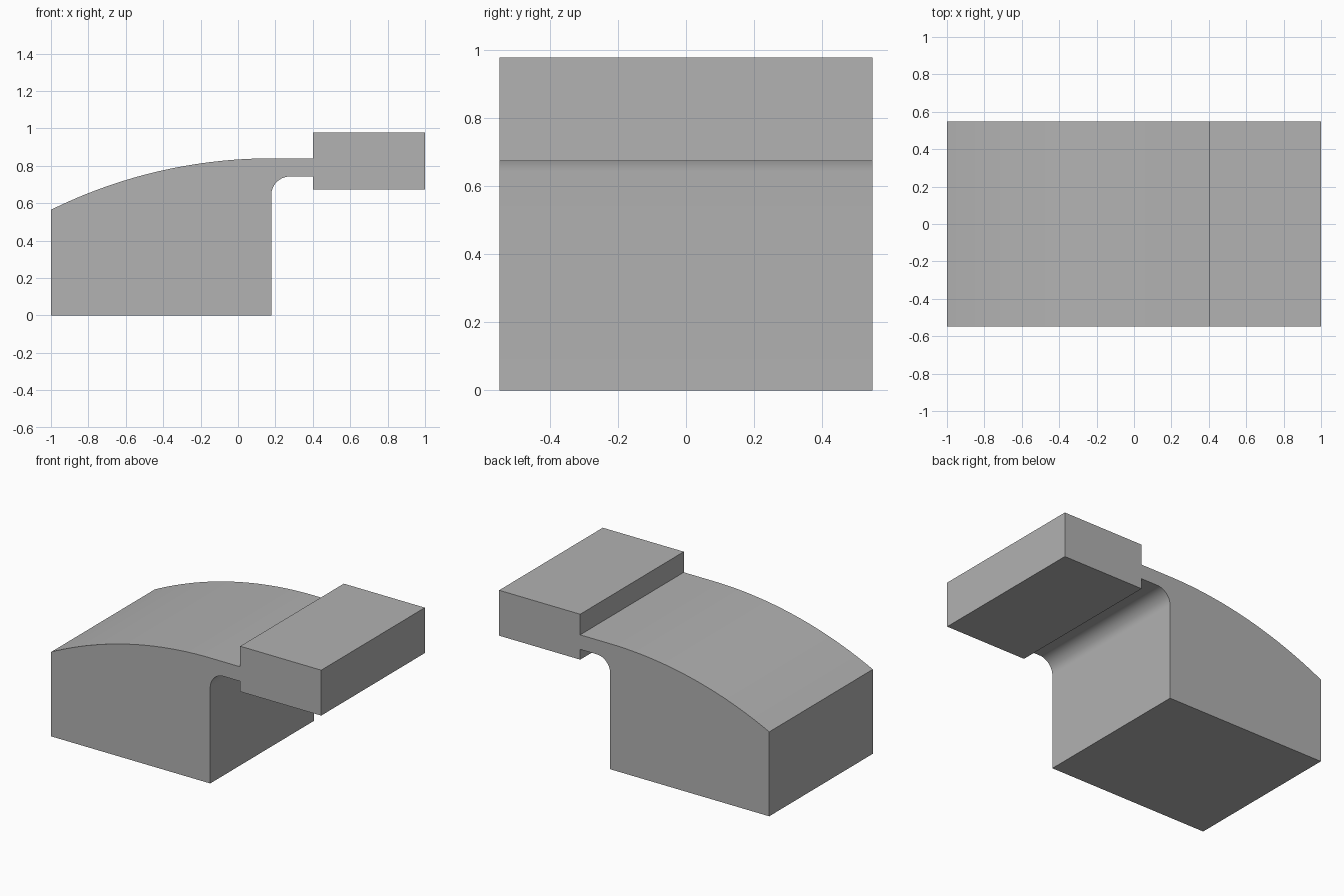
import bpy
import bmesh
from math import sin, cos, asin, pi

cube = bpy.data.objects.get("Cube")
if cube:
    bpy.data.objects.remove(cube, do_unlink=True)

# Main dimensions
HALF_DEPTH = 0.548
WALL_X = 0.178        # right side of the base
BLOCK_X = 0.4         # left side of the raised end block
NECK_TOP, NECK_BOTTOM = 0.84, 0.743
CROWN_DROP = 0.275    # how far the curved top falls at the left end
FILLET = 0.1


def arc(cx, cz, radius, start, end, steps):
    """Points along a circular arc in the x-z plane."""
    angles = [start + (end - start) * i / steps for i in range(steps + 1)]
    return [(cx + radius * cos(a), cz + radius * sin(a)) for a in angles]


def extrude_profile(name, profile, half_depth, material):
    """Solid made by sweeping an x-z outline along y."""
    bm = bmesh.new()
    face = bm.faces.new([bm.verts.new((x, -half_depth, z)) for x, z in profile])
    swept = bmesh.ops.extrude_face_region(bm, geom=[face])["geom"]
    verts = [g for g in swept if isinstance(g, bmesh.types.BMVert)]
    bmesh.ops.translate(bm, verts=verts, vec=(0, 2 * half_depth, 0))
    bmesh.ops.recalc_face_normals(bm, faces=bm.faces)
    mesh = bpy.data.meshes.new(name)
    bm.to_mesh(mesh)
    bm.free()
    mesh.materials.append(material)
    obj = bpy.data.objects.new(name, mesh)
    bpy.context.collection.objects.link(obj)
    return obj


# Material
grey = bpy.data.materials.new("plain grey")
grey.use_nodes = True
grey.diffuse_color = (0.445, 0.445, 0.445, 1)
grey.node_tree.nodes["Principled BSDF"].inputs["Base Color"].default_value = grey.diffuse_color

# Curved top: tangent to the flat neck, falling toward the left end
run = WALL_X + 1
radius = (run ** 2 + CROWN_DROP ** 2) / (2 * CROWN_DROP)
crown = arc(WALL_X, NECK_TOP - radius, radius, pi / 2, pi / 2 + asin(run / radius), 32)

# Rounded inside corner between base wall and neck
corner = arc(WALL_X + FILLET, NECK_BOTTOM - FILLET, FILLET, pi, pi / 2, 16)

# Raised end block
block = [(BLOCK_X, NECK_BOTTOM), (BLOCK_X, 0.674), (1, 0.674),
         (1, 0.978), (BLOCK_X, 0.978), (BLOCK_X, NECK_TOP)]

# One continuous solid: base, fillet, neck, end block and curved top
outline = [(-1, 0), (WALL_X, 0)] + corner + block + crown
bracket = extrude_profile("curved_bracket", outline, HALF_DEPTH, grey)

bpy.ops.object.select_all(action="DESELECT")
bracket.select_set(True)
bpy.context.view_layer.objects.active = bracket
bpy.ops.object.shade_smooth_by_angle()
